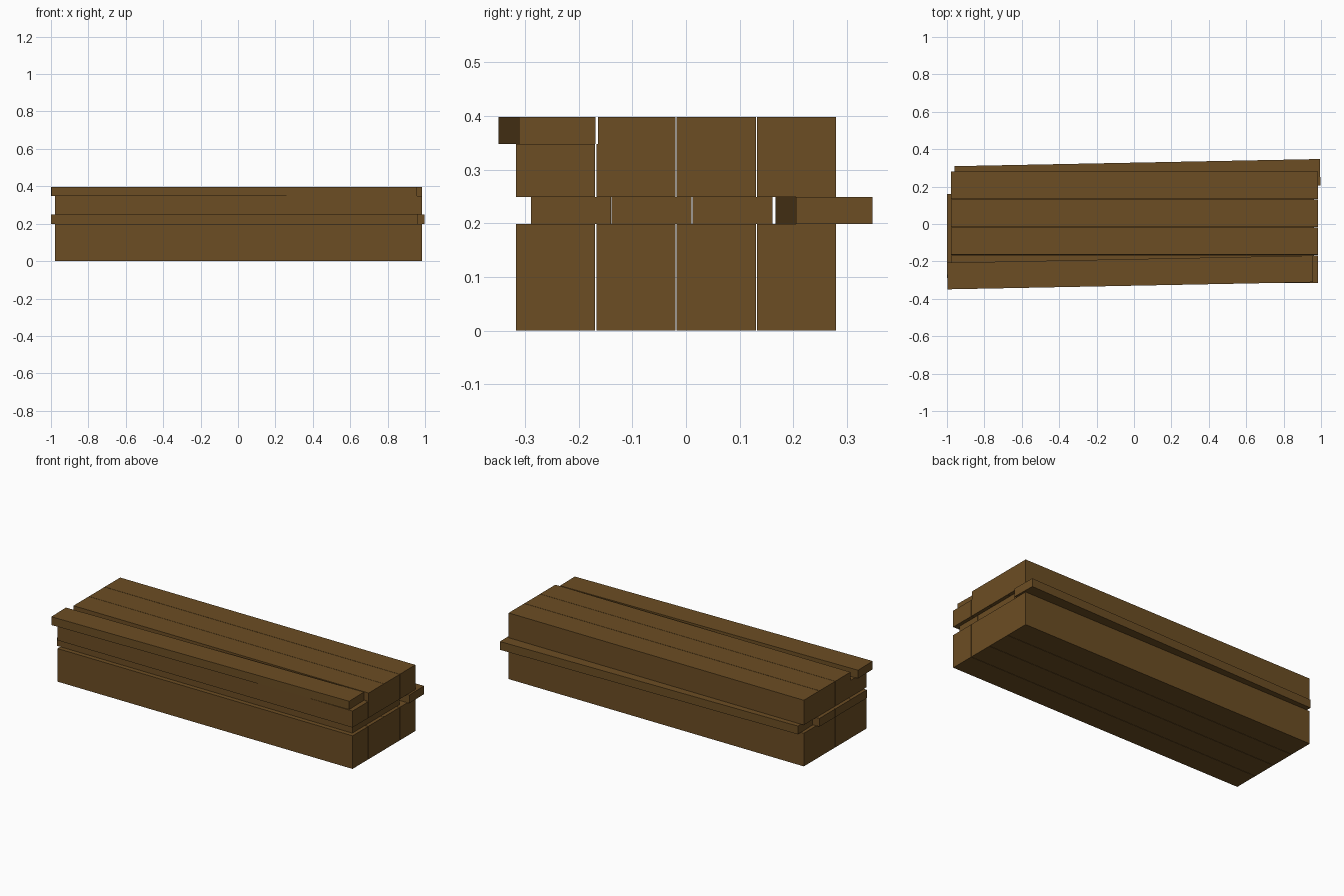
import bpy
import math

if "Cube" in bpy.data.objects:
    bpy.data.objects.remove(bpy.data.objects["Cube"])

# One brown timber colour
wood = bpy.data.materials.new("brown timber")
wood.diffuse_color = (0.15, 0.075, 0.017, 1)
wood.use_nodes = True
wood.node_tree.nodes["Principled BSDF"].inputs["Base Color"].default_value = wood.diffuse_color

LENGTH, THICK, PITCH = 1.963, 0.0497, 0.1497


def plank(name, x, y, layer, width=0.1475, length=LENGTH, turn=0.0):
    """One board lying along x, turned a little about z."""
    bpy.ops.mesh.primitive_cube_add(
        size=1, location=(x, y, (layer + 0.5) * THICK),
        rotation=(0, 0, math.radians(turn)))
    ob = bpy.context.object
    ob.name = name
    ob.dimensions = (length, width, THICK)
    bpy.ops.object.transform_apply(location=False, rotation=True, scale=True)
    ob.data.materials.append(wood)


# Eight layers of four boards; layer 4 is shifted, one board slips out twice
for layer in range(8):
    for col in range(4):
        name = f"plank_{layer + 1}_{col + 1}"
        if layer == 4 and col == 3:
            plank("slipped_back_plank", 0.018, 0.257, 4, 0.1425, 1.955, 1.12)
        elif layer == 7 and col == 0:
            plank("slipped_front_plank", -0.021, -0.259, 7, 0.1425, 1.955, 1.12)
        elif layer == 4:
            plank(name, -0.019, -0.2145 + col * 0.1505, layer, 0.149)
        elif layer == 7 and col == 1:
            plank(name, 0.002, -0.0915, layer, 0.1445)
        else:
            plank(name, 0.002, -0.243 + col * PITCH, layer)
